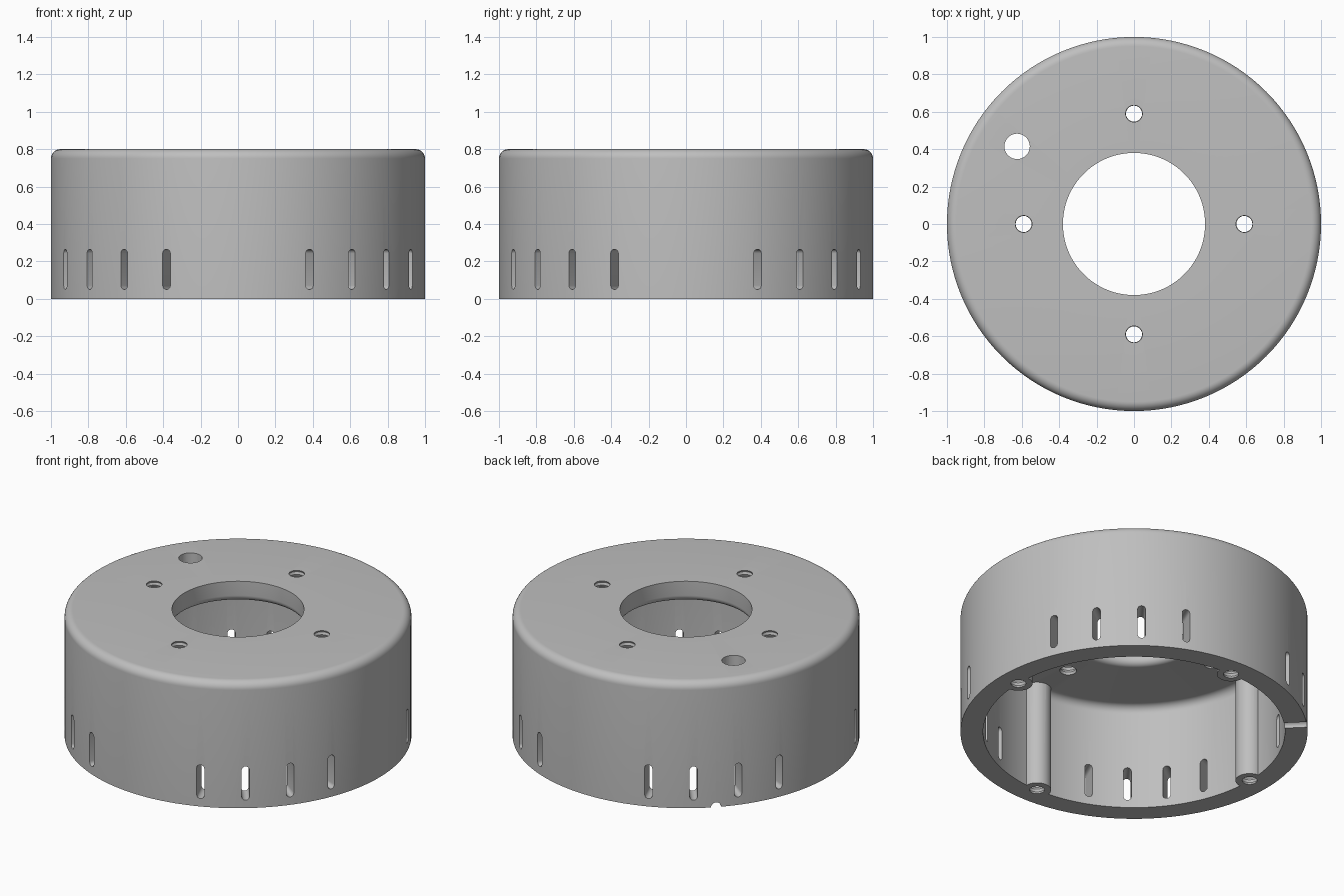
import bpy, bmesh, math
from math import cos, sin, radians
from mathutils import Matrix

cube = bpy.data.objects.get("Cube")
if cube:
    bpy.data.objects.remove(cube, do_unlink=True)

WALL_R, TOP, PLATE_Z, HOLE_R = 0.87, 0.8, 0.67, 0.38

grey = bpy.data.materials.new("light_grey")
grey.use_nodes = True
colour = (0.52, 0.52, 0.52, 1)
grey.diffuse_color = colour
grey.node_tree.nodes["Principled BSDF"].inputs["Base Color"].default_value = colour


def arc(cx, cz, r, start, end, steps=8):
    angles = [radians(start + (end - start) * i / steps) for i in range(steps + 1)]
    return [(cx + r * cos(a), cz + r * sin(a)) for a in angles]


def lathe(bm, profile, segments, place=None, closed=False):
    """Spin an (r, z) profile around z, then move it into place."""
    part = bmesh.new()
    verts = [part.verts.new((r, 0, z)) for r, z in profile]
    edges = [part.edges.new(pair) for pair in zip(verts, verts[1:])]
    if closed:
        edges.append(part.edges.new((verts[-1], verts[0])))
    bmesh.ops.spin(part, geom=verts + edges, cent=(0, 0, 0), axis=(0, 0, 1),
                   angle=math.tau, steps=segments)
    bmesh.ops.remove_doubles(part, verts=part.verts, dist=1e-5)
    add(bm, part, place)


def add(bm, part, place=None):
    """Merge a finished part into a larger mesh."""
    bmesh.ops.recalc_face_normals(part, faces=part.faces)
    if place:
        part.transform(place)
    mesh = bpy.data.meshes.new("part")
    part.to_mesh(mesh)
    part.free()
    bm.from_mesh(mesh)
    bpy.data.meshes.remove(mesh)


def cylinder(bm, r, z0, z1, segments, place=None):
    lathe(bm, [(0, z0), (r, z0), (r, z1), (0, z1)], segments, place)


def threaded(bm, z0, z1, place, pitch=0.03):
    count = round((z1 - z0) / pitch)
    ridges = [(0.043 if i % 2 else 0.049, z0 + i * pitch / 2) for i in range(2 * count + 1)]
    lathe(bm, [(0, z0)] + ridges + [(0, ridges[-1][1])], 24, place)


def slot(bm, angle, half=0.0225, low=0.05, high=0.265):
    """Upright round-ended slot running radially through the wall."""
    outline = arc(0, high - half, half, 0, 180) + arc(0, low + half, half, 180, 360)
    part = bmesh.new()
    face = part.faces.new([part.verts.new((0.78, y, z)) for y, z in outline])
    out = bmesh.ops.extrude_face_region(part, geom=[face])["geom"]
    moved = [v for v in out if isinstance(v, bmesh.types.BMVert)]
    bmesh.ops.translate(part, verts=moved, vec=(0.3, 0, 0))
    add(bm, part, Matrix.Rotation(radians(angle), 4, "Z"))


def make_object(name, bm):
    mesh = bpy.data.meshes.new(name)
    bm.to_mesh(mesh)
    bm.free()
    mesh.materials.append(grey)
    obj = bpy.data.objects.new(name, mesh)
    bpy.context.collection.objects.link(obj)
    return obj


def combine(target, tool, operation):
    """Apply an exact boolean and discard the tool."""
    tool.hide_render = True
    mod = target.modifiers.new("boolean", "BOOLEAN")
    mod.operation, mod.solver, mod.object = operation, "EXACT", tool
    bpy.ops.object.select_all(action="DESELECT")
    bpy.context.view_layer.objects.active = target
    target.select_set(True)
    bpy.ops.object.modifier_apply(modifier=mod.name)
    bpy.data.objects.remove(tool, do_unlink=True)


# Cup-shaped housing with rounded top edge and filleted cavity
bm = bmesh.new()
profile = ([(WALL_R, 0), (1, 0)] + arc(0.95, TOP - 0.05, 0.05, 0, 90)
           + [(HOLE_R, TOP)] + arc(HOLE_R + 0.04, PLATE_Z + 0.04, 0.04, 180, 270)
           + arc(WALL_R - 0.05, PLATE_Z - 0.05, 0.05, 90, 0))
lathe(bm, profile, 128, closed=True)
housing = make_object("housing", bm)

# Four screw posts half sunk into the wall
quarters = [Matrix.Rotation(radians(a), 4, "Z") for a in range(0, 360, 90)]
bm = bmesh.new()
for turn in quarters:
    cylinder(bm, 0.082, 0, PLATE_Z + 0.05, 32, turn @ Matrix.Translation((WALL_R, 0, 0)))
combine(housing, make_object("screw_posts", bm), "UNION")

# Threaded holes, vent slots, cable hole and rim notch
bm = bmesh.new()
for i, turn in enumerate(quarters):
    threaded(bm, -0.015, 0.4, turn @ Matrix.Translation((WALL_R, 0, 0)))
    threaded(bm, 0.61, 0.85, turn @ Matrix.Translation((0.59, 0, 0)))
    for k in range(4):
        slot(bm, 90 * i + 22.5 + 15 * k)
cylinder(bm, 0.068, 0.6, 0.9, 32, Matrix.Translation((-0.625, 0.415, 0)))
cylinder(bm, 0.03, 0.8, 1.1, 24,
         Matrix.Rotation(radians(135), 4, "Z") @ Matrix.Rotation(radians(90), 4, "Y"))
combine(housing, make_object("hole_cutters", bm), "DIFFERENCE")

bpy.ops.object.shade_smooth_by_angle(angle=radians(30))
